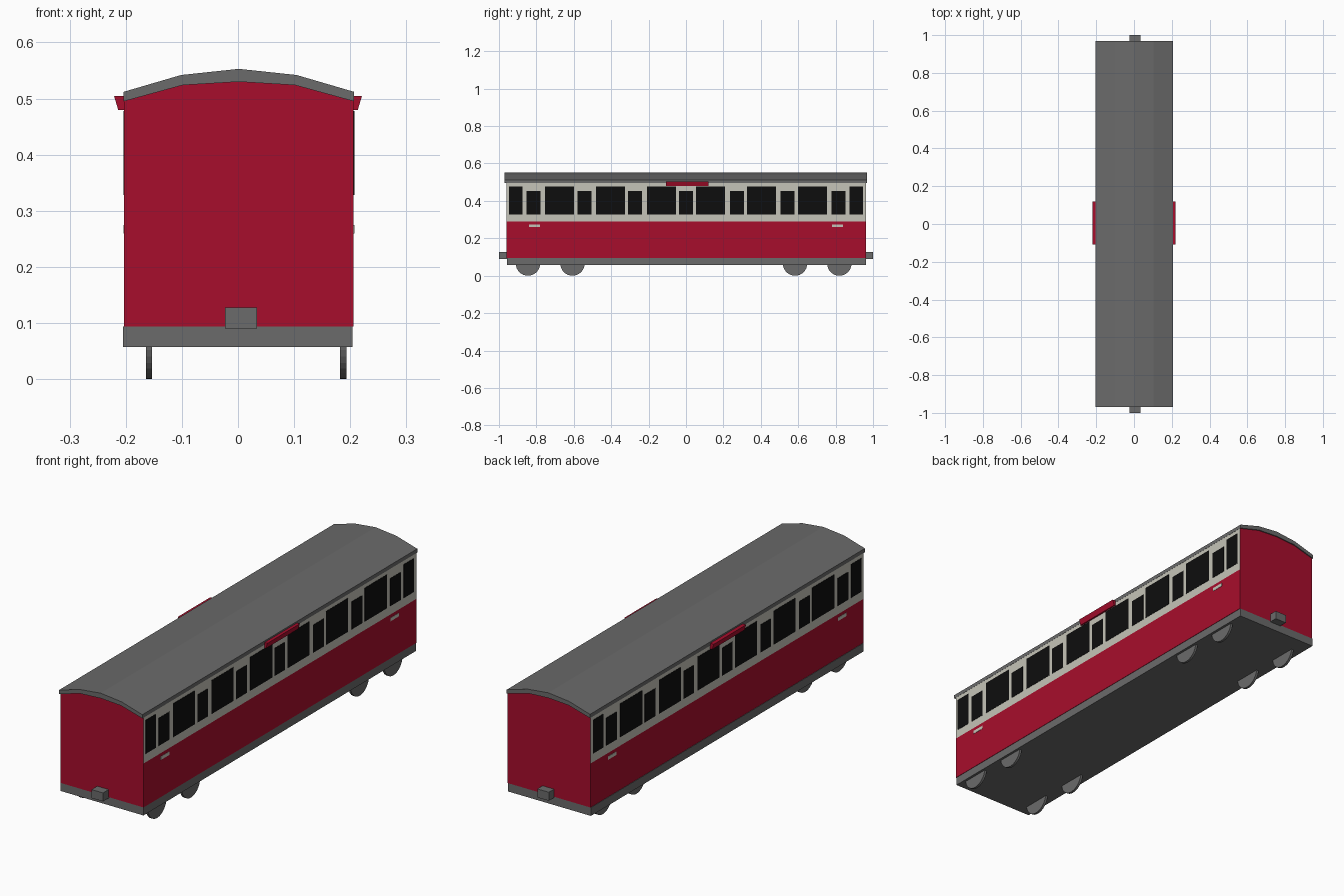
import bpy
import bmesh
import math
from mathutils import Matrix

cube = bpy.data.objects.get("Cube")
if cube:
    bpy.data.objects.remove(cube, do_unlink=True)


def material(name, r, g, b):
    m = bpy.data.materials.new(name)
    m.use_nodes = True
    m.diffuse_color = (r, g, b, 1)
    m.node_tree.nodes["Principled BSDF"].inputs["Base Color"].default_value = (r, g, b, 1)
    return m


RED = material("carriage red", 0.39, 0.004, 0.025)
CREAM = material("cream", 0.56, 0.55, 0.48)
GREY = material("grey", 0.145, 0.145, 0.145)
BLACK = material("window black", 0.004, 0.004, 0.004)


def finish(bm, name, *mats):
    bmesh.ops.recalc_face_normals(bm, faces=bm.faces)
    me = bpy.data.meshes.new(name)
    bm.to_mesh(me)
    bm.free()
    for m in mats:
        me.materials.append(m)
    ob = bpy.data.objects.new(name, me)
    bpy.context.collection.objects.link(ob)
    return ob


def add_box(bm, x0, x1, y0, y1, z0, z1):
    mat = Matrix.Translation(((x0 + x1) / 2, (y0 + y1) / 2, (z0 + z1) / 2))
    bmesh.ops.create_cube(bm, size=1, matrix=mat @ Matrix.Diagonal((x1 - x0, y1 - y0, z1 - z0, 1)))


def box(name, mat, *bounds):
    bm = bmesh.new()
    add_box(bm, *bounds)
    return finish(bm, name, mat)


def extrude_y(profile, y0, y1):
    """Sweep an x-z outline along y."""
    bm = bmesh.new()
    face = bm.faces.new([bm.verts.new((x, y0, z)) for x, z in profile])
    new = bmesh.ops.extrude_face_region(bm, geom=[face])["geom"]
    bmesh.ops.translate(bm, vec=(0, y1 - y0, 0),
                        verts=[v for v in new if isinstance(v, bmesh.types.BMVert)])
    return bm


CX = 0.0015  # body centre line
HALF = 0.2045


def shift(half):
    """Mirror a right-hand outline into a full one about the centre line."""
    return [(CX + x, z) for x, z in half] + [(CX - x, z) for x, z in reversed(half) if x > 0]


# Body: red ends and lower sides, cream upper sides
body = extrude_y(shift([(HALF, 0.094), (HALF, 0.29), (HALF, 0.497), (0.1, 0.525), (0, 0.531)]),
                 -0.96, 0.963)
body.normal_update()
for f in body.faces:
    if abs(f.normal.x) > 0.9 and f.calc_center_median().z > 0.29:
        f.material_index = 1
finish(body, "body", RED, CREAM)

# Roof: faceted arched shell
arch = [(0.2055, 0.495), (0.2055, 0.512), (0.103, 0.542), (0, 0.553)]
under = [(0.1, 0.524), (0, 0.53)]
outline = shift(arch) + [(CX - 0.1, under[0][1]), (CX, under[1][1]), (CX + 0.1, under[0][1])]
finish(extrude_y(outline, -0.97, 0.968), "roof", GREY)

# Chassis and couplers
box("chassis", GREY, -0.205, 0.204, -0.958, 0.963, 0.057, 0.094)
box("front_coupler", GREY, -0.023, 0.034, -1, -0.95, 0.09, 0.128)
box("back_coupler", GREY, -0.023, 0.034, 0.95, 1, 0.09, 0.128)

# Wheels
for i, y in enumerate((-0.845, -0.607, 0.583, 0.82)):
    for side, x in (("right", -0.1585), ("left", 0.1875)):
        bm = bmesh.new()
        bmesh.ops.create_cone(bm, cap_ends=True, segments=32, radius1=0.065, radius2=0.065, depth=0.011,
                              matrix=Matrix.Translation((x, y, 0.065)) @ Matrix.Rotation(math.pi / 2, 4, "Y"))
        finish(bm, f"wheel_{side}_{i + 1}", GREY)

# Windows: alternating tall and short panes, mirrored about the middle
tall = [(0.054, 0.209), (0.326, 0.481), (0.599, 0.754), (0.874, 0.946)]
short = [(0.234, 0.309), (0.506, 0.581), (0.779, 0.853)]
panes = [(a, b, 0.478) for a, b in tall] + [(a, b, 0.452) for a, b in short]
panes += [(-b, -a, top) for a, b, top in panes] + [(-0.037, 0.037, 0.452)]
for side, s in (("right", -1), ("left", 1)):
    xs = sorted((CX + s * (HALF - 0.002), CX + s * (HALF + 0.0012)))
    bm = bmesh.new()
    for a, b, top in panes:
        add_box(bm, *xs, a, b, 0.328, top)
    finish(bm, f"windows_{side}", BLACK)

    # Small cream plates below the windows
    bm = bmesh.new()
    for y in (-0.81, 0.81):
        add_box(bm, *xs, y - 0.03, y + 0.03, 0.26, 0.275)
    finish(bm, f"side_plates_{side}", CREAM)

    # Destination board leaning outward under the eave
    board = [(0.19, 0.48), (0.2135, 0.48), (0.221, 0.505), (0.19, 0.505)]
    finish(extrude_y([(s * x, z) for x, z in board], -0.108, 0.12), f"board_{side}", RED)
